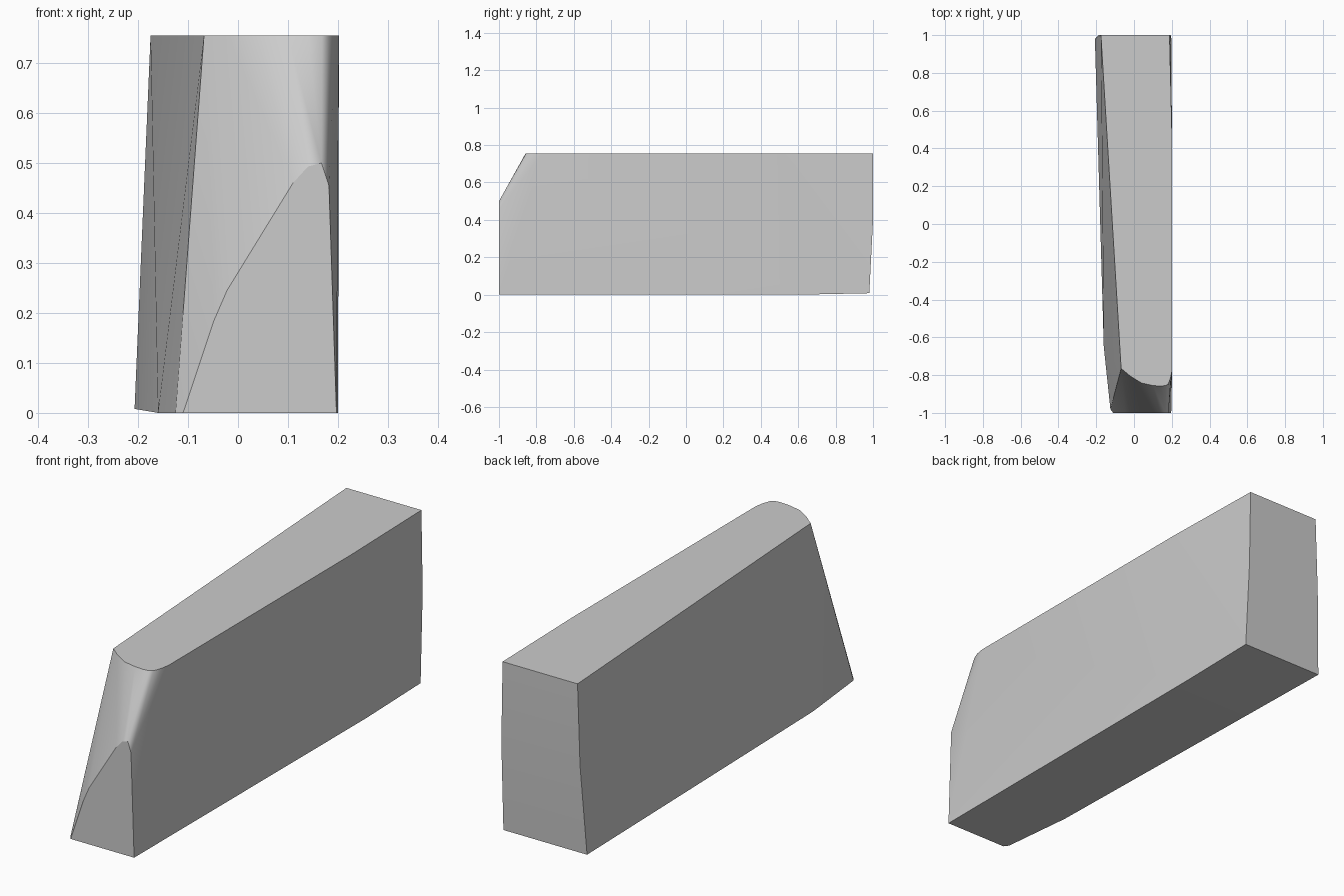
import bpy
import bmesh
import math

cube = bpy.data.objects.get("Cube")
if cube:
    bpy.data.objects.remove(cube, do_unlink=True)

# Single stone-like grey
grey = bpy.data.materials.new("light grey")
grey.use_nodes = True
colour = (0.6, 0.6, 0.6, 1)
grey.diffuse_color = colour
grey.node_tree.nodes["Principled BSDF"].inputs["Base Color"].default_value = colour

TOP = 0.755

# Foot outline (x, y), with a slightly raised rear end
foot = [(-0.11, -1), (-0.125, -0.98), (-0.16, -0.65), (0.197, -1), (0.2, 0.6)]
rear_foot = [(-0.207, 0.98), (0.198, 0.98)]

# Top outline (x, y), rounded at the front
top = [(-0.175, 1), (0.188, 1), (0.2, 0.5), (0.202, -0.77), (0.195, -0.81),
       (0.182, -0.845), (0.168, -0.855), (0.14, -0.858), (0.1, -0.855),
       (0.04, -0.842), (-0.02, -0.805), (-0.068, -0.765)]

# Upper edge of the flat front face (x, z)
front = [(-0.048, 0.185), (-0.022, 0.245), (0.11, 0.46), (0.14, 0.493),
         (0.167, 0.5), (0.182, 0.455)]

# Crease across the rear face (x, z)
rear = [(-0.187, 0.4), (0.194, 0.4)]

points = [(x, y, 0) for x, y in foot]
points += [(x, y, 0.008) for x, y in rear_foot]
points += [(x, y, TOP) for x, y in top]
points += [(x, -1, z) for x, z in front]
points += [(x, 1, z) for x, z in rear]

# Wrap the profiles in one convex block
bm = bmesh.new()
for p in points:
    bm.verts.new(p)
hull = bmesh.ops.convex_hull(bm, input=bm.verts)
loose = [v for v in bm.verts if not v.link_faces]
bmesh.ops.delete(bm, geom=loose, context='VERTS')
bmesh.ops.dissolve_limit(bm, angle_limit=math.radians(0.3),
                         verts=bm.verts, edges=bm.edges)
bmesh.ops.recalc_face_normals(bm, faces=bm.faces)
mesh = bpy.data.meshes.new("tapered_block")
bm.to_mesh(mesh)
bm.free()
mesh.materials.append(grey)

block = bpy.data.objects.new("tapered_block", mesh)
bpy.context.collection.objects.link(block)

# Soft facets with crisp main edges
bpy.ops.object.select_all(action='DESELECT')
block.select_set(True)
bpy.context.view_layer.objects.active = block
bpy.ops.object.shade_smooth_by_angle(angle=math.radians(28))
